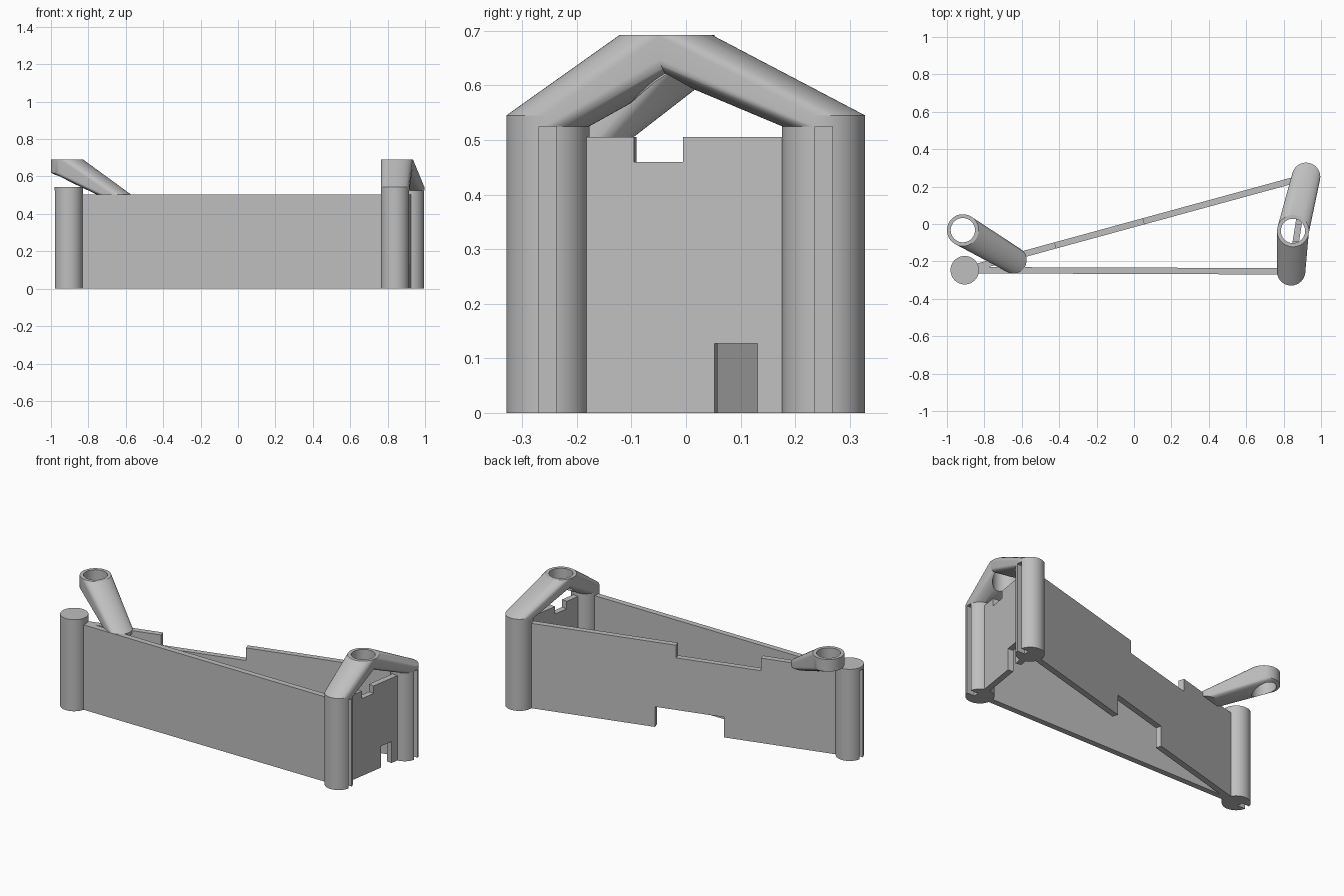
import bpy, bmesh, math
from mathutils import Vector

cube = bpy.data.objects.get("Cube")
if cube:
    bpy.data.objects.remove(cube, do_unlink=True)

grey = bpy.data.materials.new("plain grey")
grey.use_nodes = True
grey.diffuse_color = (0.52, 0.52, 0.52, 1)
grey.node_tree.nodes["Principled BSDF"].inputs["Base Color"].default_value = (0.52, 0.52, 0.52, 1)

WALL_H, POST_H, TOP_H = 0.505, 0.545, 0.692
POST_R, RING_R, HOLE_R = 0.076, 0.085, 0.065
SEGMENTS = 64


def finish(name, bm):
    bmesh.ops.recalc_face_normals(bm, faces=bm.faces)
    mesh = bpy.data.meshes.new(name)
    bm.to_mesh(mesh)
    bm.free()
    mesh.materials.append(grey)
    obj = bpy.data.objects.new(name, mesh)
    bpy.context.collection.objects.link(obj)
    return obj


def select(obj):
    bpy.ops.object.select_all(action="DESELECT")
    obj.select_set(True)
    bpy.context.view_layer.objects.active = obj


def smooth(obj):
    select(obj)
    bpy.ops.object.shade_smooth_by_angle(angle=math.radians(30))


def cut(obj, cutter):
    cutter.hide_render = True
    mod = obj.modifiers.new("cut", "BOOLEAN")
    mod.operation, mod.solver, mod.object = "DIFFERENCE", "EXACT", cutter
    select(obj)
    bpy.ops.object.modifier_apply(modifier=mod.name)
    bpy.data.objects.remove(cutter, do_unlink=True)


def hull(name, discs):
    """Convex hull around upright discs given as (x, y, radius, low z, high z)."""
    bm = bmesh.new()
    for x, y, r, low, high in discs:
        for z in (low, high):
            for i in range(SEGMENTS):
                a = math.tau * i / SEGMENTS
                bm.verts.new((x + r * math.cos(a), y + r * math.sin(a), z))
    result = bmesh.ops.convex_hull(bm, input=bm.verts)
    loose = {v for v in result["geom_interior"] + result["geom_unused"]
             if isinstance(v, bmesh.types.BMVert)}
    bmesh.ops.delete(bm, geom=list(loose), context="VERTS")
    bmesh.ops.dissolve_limit(bm, angle_limit=0.005, verts=bm.verts, edges=bm.edges)
    return finish(name, bm)


def box(name, low, high):
    bm = bmesh.new()
    bmesh.ops.create_cube(bm, size=1)
    low, high = Vector(low), Vector(high)
    for v in bm.verts:
        v.co = (low + high) / 2 + v.co * (high - low)
    return finish(name, bm)


def post(name, x, y, side):
    """Round post with a vertical slot on its outer side, closed by a cap."""
    obj = hull(name, [(x, y, POST_R, 0, POST_H)])
    xs = sorted((x + side * 0.025, x + side * 0.2))
    cut(obj, box("slot_cutter", (xs[0], y - 0.016, -0.1), (xs[1], y + 0.016, 0.526)))
    smooth(obj)


def arm(name, foot, ring):
    """Sloping arm from a foot disc up to a ring with an open hole."""
    obj = hull(name, [foot, ring])
    cut(obj, hull("hole_cutter", [(ring[0], ring[1], HOLE_R, 0.3, 0.9)]))
    smooth(obj)


def wall(name, start, end, top=None, bottom=None):
    """Upright panel; a notch is (start, end, z) along the length from 0 to 1."""
    outline = [(0, 0)]
    if bottom:
        a, b, z = bottom
        outline += [(a, 0), (a, z), (b, z), (b, 0)]
    outline += [(1, 0), (1, WALL_H)]
    if top:
        a, b, z = top
        outline += [(b, WALL_H), (b, z), (a, z), (a, WALL_H)]
    outline.append((0, WALL_H))
    start, end = Vector((*start, 0)), Vector((*end, 0))
    along = end - start
    side = Vector((-along.y, along.x, 0)).normalized() * 0.034
    bm = bmesh.new()
    face = bm.faces.new([bm.verts.new(start + along * t - side / 2 + Vector((0, 0, z)))
                         for t, z in outline])
    new = bmesh.ops.extrude_face_region(bm, geom=[face])["geom"]
    bmesh.ops.translate(bm, vec=side, verts=[v for v in new if isinstance(v, bmesh.types.BMVert)])
    finish(name, bm)


# Corner posts
left_front = (0.84, -0.253)
left_back = (0.92, 0.252)
right_front = (-0.905, -0.247)
post("left_front_post", *left_front, 1)
post("left_back_post", *left_back, 1)
post("right_post", *right_front, -1)

# Walls between the posts
wall("front_wall", right_front, left_front)
wall("back_wall", right_front, left_back, top=(0.266, 0.523, 0.43), bottom=(0.377, 0.587, 0.12))
wall("side_wall", left_front, left_back, top=(0.317, 0.495, 0.46), bottom=(0.61, 0.765, 0.127))

# Two arms meeting in a ring above the side wall
ring = (0.85, -0.037, RING_R, 0.65, TOP_H)
for name, spot in (("front_arm", left_front), ("back_arm", left_back)):
    arm(name, (*spot, POST_R, 0.525, POST_H), ring)

# Single arm with a ring leaning out over the far end
arm("right_arm", (-0.645, -0.193, 0.071, 0.485, WALL_H), (-0.915, -0.033, RING_R, 0.62, TOP_H))
